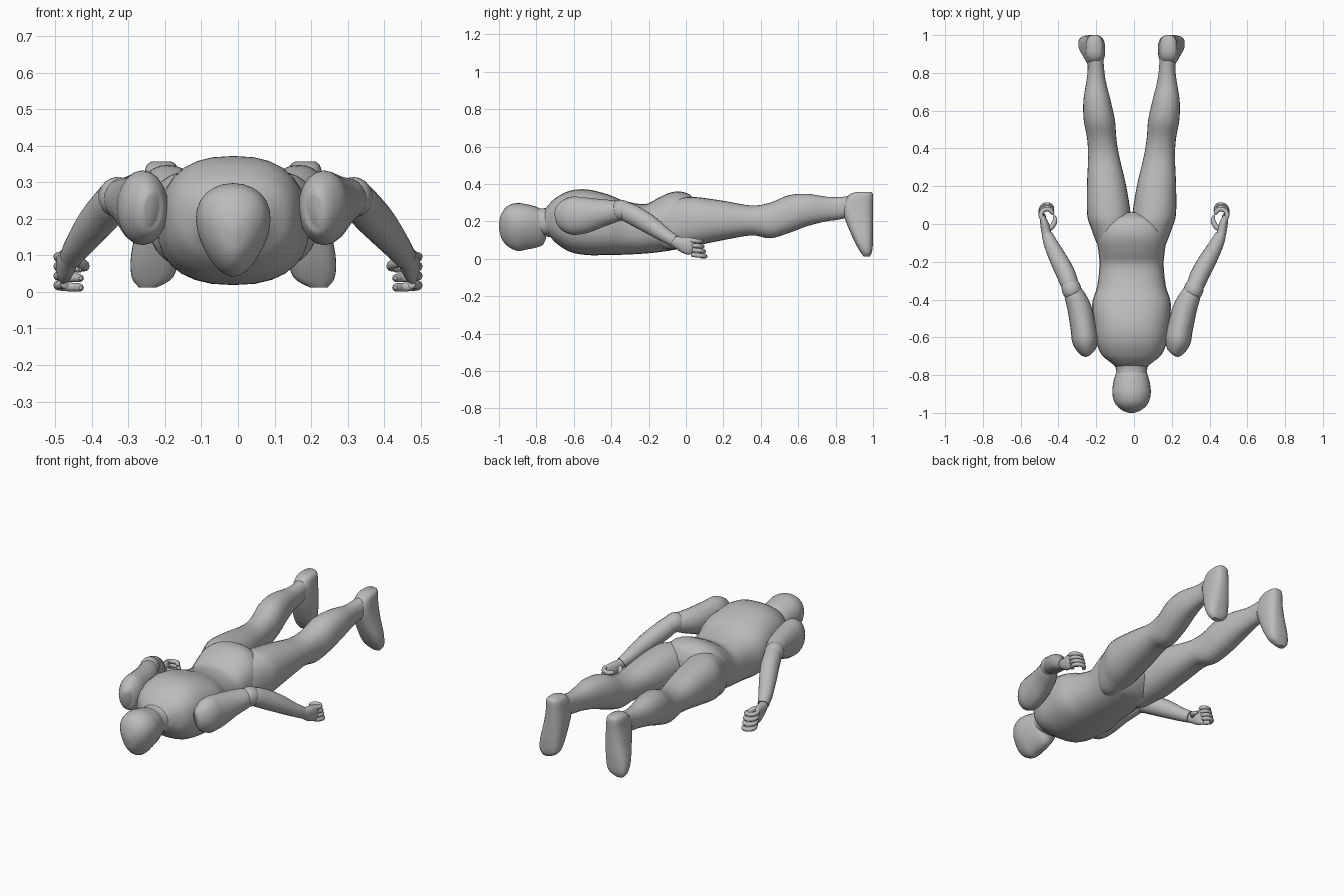
import bpy, math
from mathutils import Vector

if "Cube" in bpy.data.objects:
    bpy.data.objects.remove(bpy.data.objects["Cube"])

CX = -0.013          # body midline
SEG = 28

skin = bpy.data.materials.new("plain_grey")
skin.diffuse_color = (0.5, 0.5, 0.5, 1)
skin.use_nodes = True
skin.node_tree.nodes["Principled BSDF"].inputs["Base Color"].default_value = skin.diffuse_color


def smooth_rows(rows, steps=4):
    """Catmull-Rom resampling of a list of equal-length tuples."""
    out = []
    for i in range(len(rows) - 1):
        p = [rows[max(0, min(len(rows) - 1, i + k))] for k in (-1, 0, 1, 2)]
        for s in range(steps):
            t = s / steps
            out.append(tuple(
                0.5 * (2 * b + (c - a) * t + (2 * a - 5 * b + 4 * c - d) * t * t
                       + (3 * b - a - 3 * c + d) * t ** 3)
                for a, b, c, d in zip(*p)))
    out.append(rows[-1])
    return out


def skin_rings(name, rings, flip=False):
    """Mesh from closed rings with capped ends."""
    n = len(rings[0])
    verts = [v for r in rings for v in r]
    faces = [(i * n + j, i * n + (j + 1) % n, (i + 1) * n + (j + 1) % n, (i + 1) * n + j)
             for i in range(len(rings) - 1) for j in range(n)]
    faces += [tuple(reversed(range(n))), tuple(range(len(verts) - n, len(verts)))]
    if flip:
        faces = [tuple(reversed(f)) for f in faces]
    me = bpy.data.meshes.new(name)
    me.from_pydata(verts, [], faces)
    me.materials.append(skin)
    ob = bpy.data.objects.new(name, me)
    bpy.context.collection.objects.link(ob)
    bpy.context.view_layer.objects.active = ob
    ob.select_set(True)
    bpy.ops.object.mode_set(mode='EDIT')
    bpy.ops.mesh.select_all(action='SELECT')
    bpy.ops.mesh.normals_make_consistent(inside=False)
    bpy.ops.object.mode_set(mode='OBJECT')
    bpy.ops.object.shade_smooth_by_angle(angle=math.radians(50))
    ob.select_set(False)
    return ob


def power(c, e):
    return math.copysign(abs(c) ** e, c)


def loft(name, rows, axis='y', side=1, e=0.9, taper=0.0):
    """Rows are (station, x inner, x outer, low, high) along y or z."""
    rings = []
    for a, x0, x1, lo, hi in smooth_rows(rows):
        ring = []
        for j in range(SEG):
            t = 2 * math.pi * j / SEG
            s = power(math.sin(t), e)
            x = (x0 + x1) / 2 + (x1 - x0) / 2 * power(math.cos(t), e) * (1 + taper * s)
            b = (lo + hi) / 2 + (hi - lo) / 2 * s
            x = CX + side * x
            ring.append((x, a, b) if axis == 'y' else (x, b, a))
        rings.append(ring)
    return skin_rings(name, rings)


def centred(rows):
    return [(a, -h, h, lo, hi) for a, h, lo, hi in rows]


def tube(name, rows, side=1, steps=4, seg=20):
    """Rows are (x, y, z, sideways radius, upright radius) along a limb."""
    pts = smooth_rows(rows, steps)
    pos = []
    for x, y, z, _, _ in pts:
        splay = 0.026 * max(0, min(1, (y + 0.6) / 0.55)) if side > 0 else 0
        pos.append(Vector((CX + side * (x + splay), y, z)))
    rings = []
    for i, p in enumerate(pos):
        tan = (pos[min(i + 1, len(pos) - 1)] - pos[max(i - 1, 0)]).normalized()
        u = tan.cross(Vector((0, 0, 1))).normalized()
        v = u.cross(tan)
        rings.append([p + u * pts[i][3] * math.cos(2 * math.pi * j / seg)
                      + v * pts[i][4] * math.sin(2 * math.pi * j / seg) for j in range(seg)])
    return skin_rings(name, rings)


# Head, neck and torso
loft("head", centred([
    (-1.0, .012, .16, .19), (-.985, .05, .105, .245), (-.95, .084, .065, .285),
    (-.9, .098, .042, .298), (-.85, .095, .05, .291), (-.80, .083, .06, .278),
    (-.765, .068, .075, .255), (-.748, .04, .11, .22)]), taper=0.28, e=1.0)
loft("neck", centred([
    (-.86, .075, .13, .265), (-.8, .078, .125, .27), (-.75, .088, .12, .272),
    (-.7, .11, .11, .30), (-.64, .13, .1, .33)]))
loft("torso", centred([
    (-.765, .07, .14, .25), (-.73, .115, .12, .295), (-.69, .16, .08, .33),
    (-.62, .188, .037, .364), (-.53, .2, .02, .371), (-.42, .208, .02, .345),
    (-.33, .182, .022, .31), (-.22, .17, .028, .292), (-.15, .175, .035, .325),
    (-.08, .183, .045, .355), (-.02, .17, .06, .358), (.03, .13, .1, .335),
    (.06, .06, .14, .28)]), e=0.82)

for side, tag in ((-1, "left"), (1, "right")):
    # Leg from hip to ankle
    loft(tag + "_leg", [
        (-.16, .05, .15, .08, .25), (-.1, .02, .185, .05, .30), (-.02, .004, .215, .06, .325),
        (.05, .004, .235, .07, .33), (.2, .028, .236, .10, .31), (.35, .063, .23, .125, .285),
        (.45, .08, .235, .11, .30), (.55, .088, .253, .138, .34), (.65, .11, .255, .175, .347),
        (.75, .135, .24, .2, .332), (.82, .145, .232, .21, .33), (.9, .15, .235, .23, .34)],
        side=side)
    # Foot hanging toes down with a flat sole
    loft(tag + "_foot", [
        (.357, .17, .225, .91, .99), (.34, .152, .24, .87, 1.0), (.28, .143, .247, .835, 1.0),
        (.2, .14, .26, .855, 1.0), (.1, .148, .28, .897, 1.0), (.04, .165, .278, .93, .995),
        (.012, .21, .258, .95, .982)], axis='z', side=side, e=0.75)
    # Shoulder and upper arm
    tube(tag + "_upper_arm", [
        (.225, -.69, .225, .02, .04), (.232, -.675, .227, .045, .07),
        (.245, -.62, .23, .068, .1), (.255, -.55, .232, .068, .098),
        (.275, -.45, .245, .064, .075), (.305, -.37, .255, .052, .056),
        (.318, -.33, .258, .035, .038)], side)
    # Elbow ball and forearm
    tube(tag + "_elbow", [
        (.302, -.39, .262, .02, .02), (.31, -.37, .262, .047, .05),
        (.322, -.33, .257, .05, .053), (.333, -.29, .245, .03, .03)], side)
    tube(tag + "_forearm", [
        (.318, -.345, .262, .03, .03), (.325, -.325, .255, .046, .05),
        (.35, -.26, .222, .05, .054), (.385, -.19, .18, .047, .05),
        (.425, -.11, .125, .038, .038), (.445, -.06, .095, .03, .033)], side)
    # Palm
    tube(tag + "_palm", [
        (.442, -.08, .1, .024, .026), (.45, -.05, .088, .025, .032),
        (.458, -.01, .075, .024, .044), (.468, .025, .066, .018, .046),
        (.472, .04, .062, .01, .035)], side)
    # Four curled fingers, stacked
    for k in range(4):
        z, dy, r = .1 - .026 * k, .008 * k, .0125
        tube(f"{tag}_finger_{k + 1}", [
            (.462, .01 + dy, z, r, r), (.48, .045 + dy, z - .004, r, r),
            (.468, .072 + dy, z - .007, r, r), (.437, .078 + dy, z - .009, r, r),
            (.42, .06 + dy, z - .01, r * .9, r * .9),
            (.418, .048 + dy, z - .01, r * .4, r * .4)], side, steps=3, seg=10)
    # Thumb
    tube(tag + "_thumb", [
        (.44, -.03, .085, .012, .014), (.418, -.01, .08, .014, .015),
        (.405, .02, .07, .012, .013), (.41, .045, .062, .006, .006)],
        side, steps=3, seg=10)
